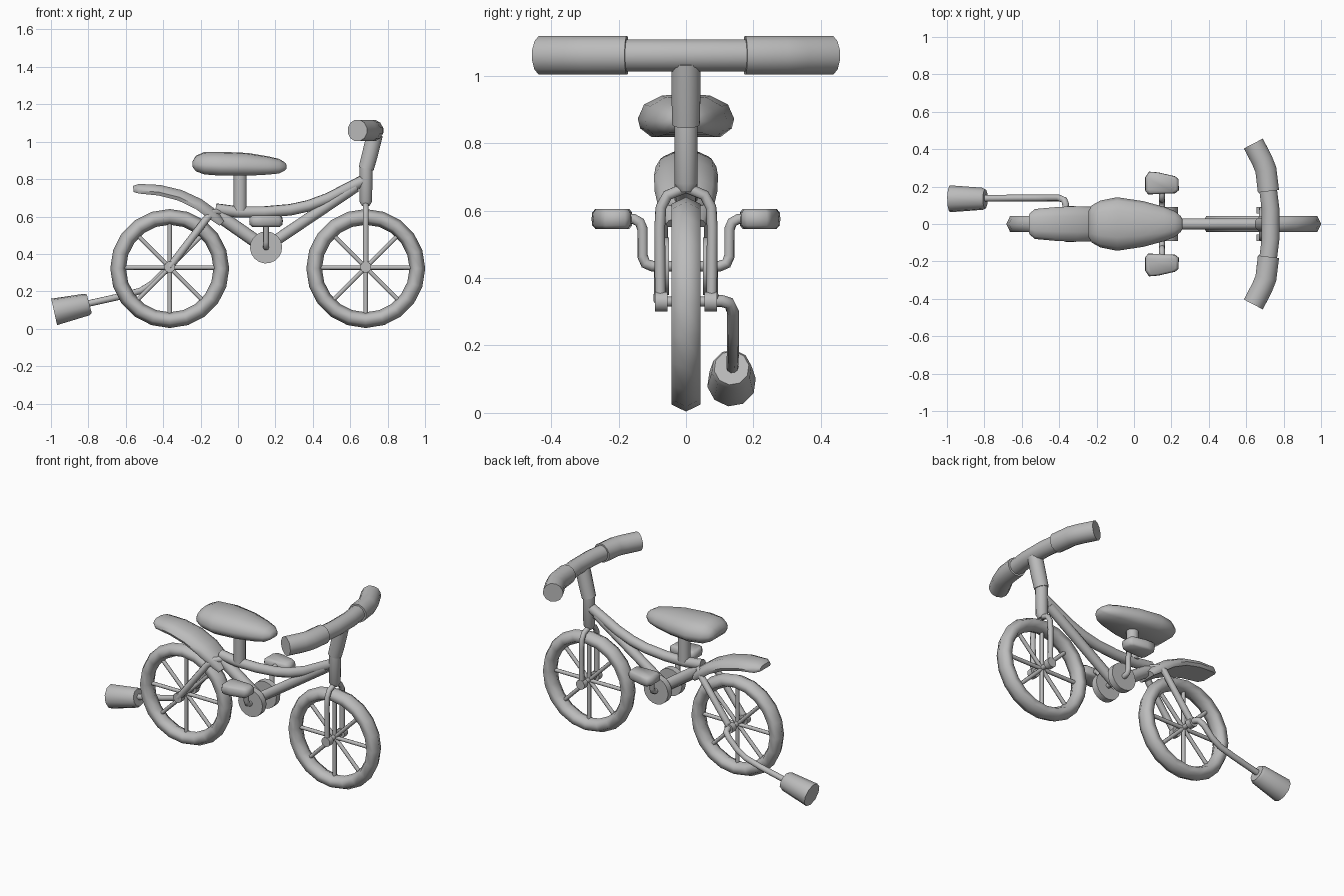
import bpy, bmesh, math
from mathutils import Vector

grey = bpy.data.materials.new("plain grey")
grey.diffuse_color = (0.5, 0.5, 0.5, 1)


def finish(ob, name, angle=55):
    ob.name = name
    ob.data.materials.clear()
    ob.data.materials.append(grey)
    bpy.ops.object.select_all(action='DESELECT')
    ob.select_set(True)
    bpy.context.view_layer.objects.active = ob
    bpy.ops.object.shade_smooth_by_angle(angle=math.radians(angle))
    return ob


def loft(name, rings, angle=55):
    """Skin a list of equally long vertex rings and cap both ends."""
    bm = bmesh.new()
    loops = [[bm.verts.new(p) for p in ring] for ring in rings]
    n = len(loops[0])
    for a, b in zip(loops, loops[1:]):
        for i in range(n):
            j = (i + 1) % n
            bm.faces.new((a[i], a[j], b[j], b[i]))
    bm.faces.new(loops[0])
    bm.faces.new(loops[-1])
    bmesh.ops.recalc_face_normals(bm, faces=bm.faces)
    me = bpy.data.meshes.new(name)
    bm.to_mesh(me)
    bm.free()
    ob = bpy.data.objects.new(name, me)
    bpy.context.collection.objects.link(ob)
    return finish(ob, name, angle)


def tube(name, pts, radius, sides=10):
    """Sweep a circle along a planar-ish path; radius may be one value or a list."""
    pts = [Vector(p) for p in pts]
    radii = radius if isinstance(radius, (list, tuple)) else [radius] * len(pts)
    rings, u = [], None
    for i, p in enumerate(pts):
        d0 = (p - pts[i - 1]).normalized() if i else None
        d1 = (pts[i + 1] - p).normalized() if i < len(pts) - 1 else None
        t = ((d0 or d1) + (d1 or d0)).normalized()
        if u is None:
            u = t.orthogonal().normalized()
        u = (u - t * u.dot(t)).normalized()
        v = t.cross(u)
        rings.append([p + radii[i] * (u * math.cos(a) + v * math.sin(a))
                      for a in (2 * math.pi * k / sides for k in range(sides))])
    return loft(name, rings)


def mirrored_tube(name, pts, radius, sides=8):
    for s, side in ((1, "left"), (-1, "right")):
        tube(side + "_" + name, [(x, s * y, z) for x, y, z in pts], radius, sides)


# wheels: tyre, spokes, axle and hub caps
HUB = 0.33
for label, x in (("rear", -0.365), ("front", 0.683)):
    bpy.ops.mesh.primitive_torus_add(
        major_segments=20, minor_segments=6, major_radius=0.276,
        minor_radius=0.042, location=(x, 0, 0.322), rotation=(math.pi / 2, 0, 0))
    tyre = bpy.context.object
    tyre.scale.z = 1.2
    finish(tyre, label + "_tyre", 65)
    for k in range(4):
        a = k * math.pi / 4
        dx, dz = 0.26 * math.cos(a), 0.26 * math.sin(a)
        tube(f"{label}_spokes_{k}", [(x - dx, 0, 0.327 - dz), (x + dx, 0, 0.327 + dz)], 0.012, 8)
    tube(label + "_axle", [(x, -0.07, HUB), (x, 0.07, HUB)], 0.015, 8)
    mirrored_tube(label + "_hub_cap", [(x, 0.055, HUB), (x, 0.092, HUB)], 0.03, 12)

# front fork, head tube and stem
mirrored_tube("fork_leg", [(0.683, 0.076, 0.33), (0.683, 0.078, 0.55), (0.683, 0.074, 0.61),
                           (0.683, 0.055, 0.645), (0.683, 0, 0.668)], 0.016)
tube("head_tube", [(0.683, 0, 0.655), (0.683, 0, 0.68), (0.685, 0, 0.87)], [0.02, 0.035, 0.036], 12)
tube("stem", [(0.685, 0, 0.855), (0.705, 0, 0.93), (0.732, 0, 1.04)], [0.042, 0.044, 0.044], 12)

# handlebar and grips
tube("handlebar", [(0.715, -0.2, 1.06), (0.73, -0.08, 1.06), (0.73, 0.08, 1.06), (0.715, 0.2, 1.06)], 0.049, 12)
mirrored_tube("grip", [(0.719, 0.175, 1.06), (0.705, 0.29, 1.06), (0.685, 0.34, 1.06),
                       (0.638, 0.43, 1.06)], 0.059, 12)

# frame tubes
tube("top_tube", [(-0.12, 0, 0.64), (0.0, 0, 0.624), (0.14, 0, 0.624), (0.28, 0, 0.636),
                  (0.38, 0, 0.658), (0.48, 0, 0.695), (0.685, 0, 0.80)], 0.031)
tube("down_tube", [(0.14, 0, 0.43), (0.63, 0, 0.76)], 0.03)
tube("seat_tube", [(-0.13, 0, 0.625), (0.15, 0, 0.43)], 0.036)
tube("seat_post", [(0.012, 0, 0.63), (0.012, 0, 0.86)], 0.036, 12)
mirrored_tube("rear_stay", [(-0.09, 0, 0.62), (-0.135, 0.05, 0.62), (-0.165, 0.072, 0.592),
                            (-0.365, 0.076, 0.33)], 0.02)

# pedal gear: two discs, cranks and pedals
mirrored_tube("crank_disc", [(0.15, 0.05, 0.435), (0.15, 0.09, 0.435)], 0.086, 18)
mirrored_tube("crank", [(0.15, 0, 0.435), (0.15, 0.10, 0.435), (0.15, 0.12, 0.443), (0.15, 0.129, 0.465),
                        (0.15, 0.129, 0.545), (0.15, 0.137, 0.565), (0.15, 0.155, 0.575),
                        (0.15, 0.20, 0.575)], 0.016)
for s, side in ((1, "left"), (-1, "right")):
    outline = [(0.075, 0.158), (0.06, 0.178), (0.06, 0.25), (0.08, 0.28), (0.13, 0.276),
               (0.22, 0.255), (0.238, 0.24), (0.24, 0.18), (0.22, 0.164)]
    rings = []
    for z, f in ((0.545, 0.82), (0.556, 0.97), (0.575, 1), (0.594, 0.97), (0.605, 0.82)):
        rings.append([(0.15 + (x - 0.15) * f, s * (0.215 + (y - 0.215) * f), z) for x, y in outline])
    loft(side + "_pedal", rings, 70)

# seat: stations of x, half width, bottom, top
seat = [(-0.243, 0.07, 0.865, 0.895), (-0.225, 0.10, 0.842, 0.925), (-0.18, 0.125, 0.825, 0.945),
        (-0.09, 0.143, 0.818, 0.946), (0.05, 0.122, 0.818, 0.94), (0.16, 0.092, 0.824, 0.922),
        (0.22, 0.068, 0.83, 0.908), (0.25, 0.042, 0.845, 0.89), (0.26, 0.022, 0.858, 0.876)]
section = [(-0.72, 0), (-0.95, 0.2), (-1, 0.42), (-0.87, 0.75), (-0.5, 0.96), (0, 1),
           (0.5, 0.96), (0.87, 0.75), (1, 0.42), (0.95, 0.2), (0.72, 0)]
loft("seat", [[(x, w * u, b + (t - b) * v) for u, v in section] for x, w, b, t in seat], 60)

# rear mudguard: stations of x, z, half thickness, half width, path slope
guard = [(-0.56, 0.748, 0.017, 0.055, 0.1), (-0.53, 0.75, 0.027, 0.08, 0),
         (-0.42, 0.742, 0.03, 0.09, -0.12), (-0.31, 0.715, 0.031, 0.095, -0.35),
         (-0.21, 0.668, 0.032, 0.093, -0.6), (-0.13, 0.61, 0.032, 0.08, -0.85),
         (-0.085, 0.565, 0.02, 0.06, -1.0)]
arch = [(-0.9, -1), (-1, -0.4), (-0.85, 0.35), (-0.45, 0.9), (0.45, 0.9), (0.85, 0.35), (1, -0.4), (0.9, -1)]
rings = []
for x, z, h, w, slope in guard:
    a = math.atan(slope)
    rings.append([(x - math.sin(a) * h * v, w * u, z + math.cos(a) * h * v) for u, v in arch])
loft("rear_mudguard", rings)

# side rod with its end block, on the left of the rear wheel
tube("side_rod", [(-0.365, 0.07, 0.332), (-0.365, 0.105, 0.332), (-0.373, 0.128, 0.325),
                  (-0.40, 0.139, 0.30), (-0.46, 0.139, 0.24), (-0.52, 0.139, 0.203),
                  (-0.62, 0.139, 0.175), (-0.83, 0.137, 0.128)], 0.018)
tube("rod_end_block", [(-0.795, 0.135, 0.133), (-0.81, 0.135, 0.129), (-0.983, 0.135, 0.09)],
     [0.052, 0.06, 0.073], 10)
